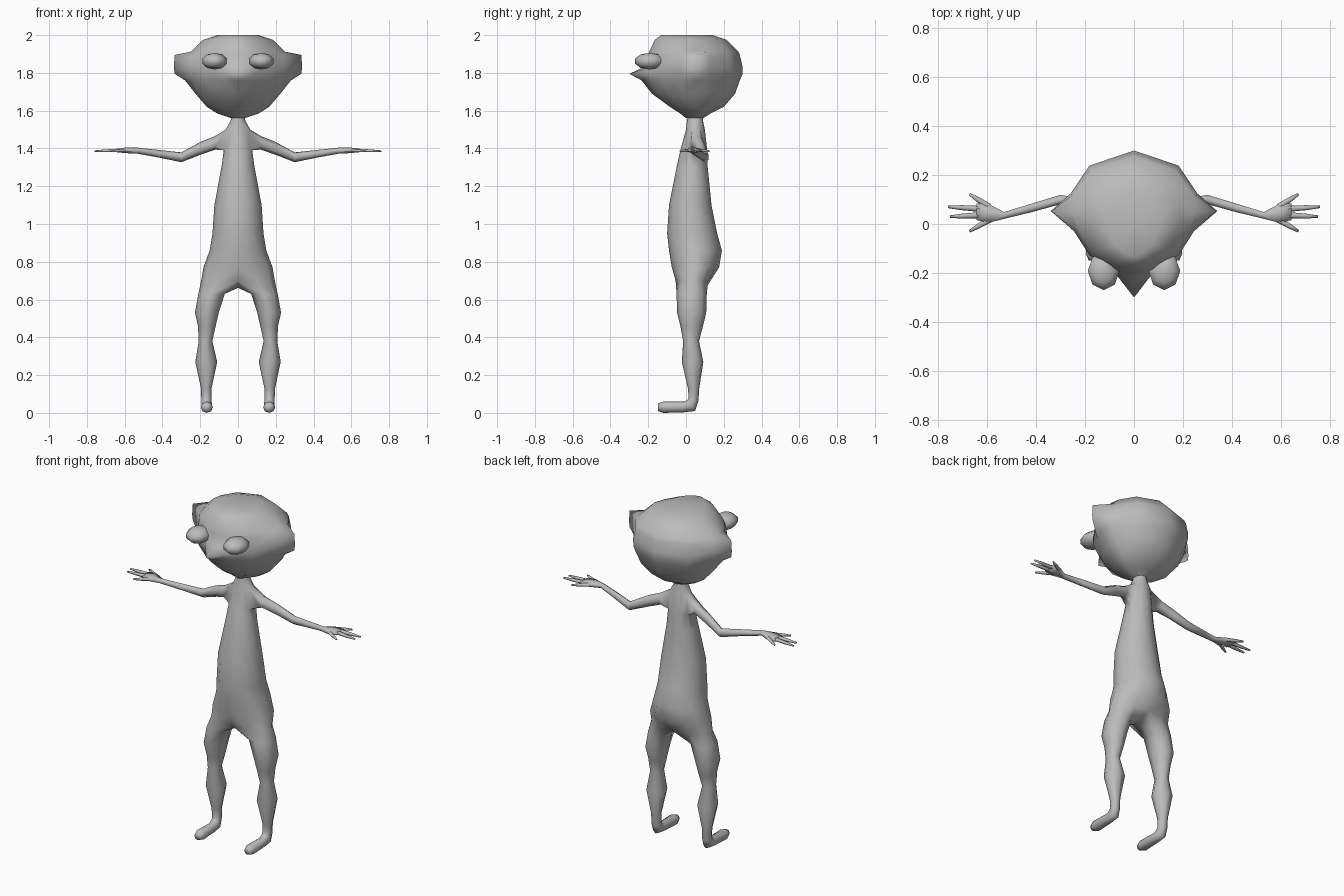
import bpy, bmesh
from math import sin, cos, radians
from mathutils import Vector

cube = bpy.data.objects.get("Cube")
if cube:
    bpy.data.objects.remove(cube, do_unlink=True)

GREY = (0.5, 0.5, 0.5, 1)
skin = bpy.data.materials.new("grey skin")
skin.use_nodes = True
skin.diffuse_color = GREY
skin.node_tree.nodes["Principled BSDF"].inputs["Base Color"].default_value = GREY


def finish(name, bm):
    """Turn a left-half mesh into a smooth, mirrored object."""
    bmesh.ops.recalc_face_normals(bm, faces=bm.faces)
    mesh = bpy.data.meshes.new(name)
    bm.to_mesh(mesh)
    bm.free()
    for p in mesh.polygons:
        p.use_smooth = True
    mesh.materials.append(skin)
    ob = bpy.data.objects.new(name, mesh)
    bpy.context.collection.objects.link(ob)
    mirror = ob.modifiers.new("mirror", 'MIRROR')
    mirror.use_mirror_merge = True
    return ob


def ring(bm, centre, u, v, angles):
    c = Vector(centre)
    return [bm.verts.new(c + Vector(u) * cos(radians(a)) + Vector(v) * sin(radians(a)))
            for a in angles]


def bridge(bm, a, b, closed=True, skip=()):
    n = len(a)
    for i in range(n if closed else n - 1):
        if i not in skip:
            j = (i + 1) % n
            bm.faces.new((a[i], a[j], b[j], b[i]))


# ---- Body: half torso, open along the mirror plane ----
bm = bmesh.new()
torso = [  # height, half width, front, back
    (1.58, .03, .01, .09), (1.545, .04, .005, .09), (1.50, .065, 0, .1),
    (1.39, .075, -.03, .112), (1.3, .088, -.05, .115), (1.1, .125, -.09, .135),
    (.95, .135, -.1, .165), (.86, .15, -.09, .19), (.77, .183, -.075, .175),
    (.70, .195, -.055, .13)]
SHOULDER = 2
arcs = []
for z, w, f, b in torso:
    arc = ring(bm, (0, (f + b) / 2, z), (w, 0, 0), (0, (b - f) / 2, 0), range(-90, 91, 30))
    arc[0].co.x = arc[-1].co.x = 0
    arcs.append(arc)
for k in range(len(arcs) - 1):
    bridge(bm, arcs[k], arcs[k + 1], False, (2, 3) if k == SHOULDER else ())

# Leg and foot grow out of the lowest torso arc plus a crotch point
crotch = bm.verts.new((0, .035, .662))
last = arcs[-1] + [crotch]
legs = [  # x, y, z, half width, half depth, tilt
    (.14, .03, .63, .07, .08, 0), (.165, .03, .53, .063, .077, 0),
    (.165, .03, .46, .047, .06, 0), (.172, .027, .38, .036, .042, 0),
    (.168, .035, .27, .058, .057, 0), (.168, .04, .13, .028, .03, 0),
    (.167, .04, .07, .027, .027, 20), (.166, .028, .04, .028, .036, 55),
    (.165, -.01, .031, .027, .028, 90), (.165, -.12, .03, .032, .03, 90),
    (.165, -.148, .03, .02, .02, 90)]
for x, y, z, rx, ry, tilt in legs:
    t = radians(tilt)
    r = ring(bm, (x, y, z), (rx, 0, 0), (0, ry * cos(t), -ry * sin(t)),
             range(-135, 181, 45))
    bridge(bm, last, r)
    last = r
bm.faces.new(last)

# Arm and palm grow out of the shoulder opening
hi, lo = arcs[SHOULDER], arcs[SHOULDER + 1]
last = [lo[2], lo[3], lo[4], hi[4], hi[3], hi[2]]
arms = [  # x, y, z, half depth, half height
    (.12, .06, 1.43, .034, .036), (.2, .078, 1.4, .026, .034),
    (.3, .1, 1.353, .022, .026), (.42, .065, 1.372, .02, .02),
    (.53, .035, 1.388, .016, .016), (.59, .043, 1.39, .043, .015),
    (.642, .05, 1.39, .04, .01)]
for x, y, z, ry, rz in arms:
    r = ring(bm, (x, y, z), (0, ry, 0), (0, 0, rz), range(-150, 151, 60))
    bridge(bm, last, r)
    last = r
bm.faces.new(last)
finish("body", bm)

# ---- Fingers ----
bm = bmesh.new()
for base, tip in (((.585, .02), (.672, -.03)), ((.625, .036), (.752, .03)),
                  ((.625, .062), (.76, .07)), ((.59, .07), (.672, .122))):
    a, b = Vector((*base, 1.39)), Vector((*tip, 1.386))
    side = Vector((a.y - b.y, b.x - a.x, 0)).normalized()
    last = None
    for t, rad in ((0, .013), (.6, .01), (1, .005)):
        r = ring(bm, a.lerp(b, t), side * rad, (0, 0, rad * .8), range(0, 360, 60))
        if last:
            bridge(bm, last, r)
        last = r
    bm.faces.new(last)
finish("fingers", bm)

# ---- Head: half outline stacked in height, with beak and ear pulled out ----
outline = [(0, 0), (.3, .04), (.67, .17), (.9, .36), (1, .52), (.95, .66), (.67, .88), (0, 1)]
NOSE, EAR = 0, 4
skull = [  # height, half width, front, back, beak y, ear x
    (1.56, .035, 0, .09, None, None), (1.585, .11, -.03, .13, None, None),
    (1.62, .165, -.085, .2, None, None), (1.69, .225, -.165, .26, -.18, None),
    (1.76, .262, -.205, .285, -.235, .28), (1.795, .27, -.215, .3, -.3, .335),
    (1.83, .272, -.215, .3, -.225, .34), (1.895, .262, -.2, .285, None, .335),
    (1.912, .25, -.195, .278, None, None), (1.975, .185, -.165, .215, None, None),
    (2.0, .11, -.13, .14, None, None)]
bm = bmesh.new()
last = None
for z, w, f, b, beak, ear in skull:
    r = [bm.verts.new((w * u, f + (b - f) * v, z)) for u, v in outline]
    if beak is not None:
        r[NOSE].co.y = beak
    if ear is not None:
        r[EAR].co.x = ear
    if last:
        bridge(bm, last, r, False)
    last = r
# Crown closes on the mirror plane
mid = bm.verts.new((0, 0, 2.0))
for p, q in zip(last, last[1:]):
    bm.faces.new((p, q, mid))
finish("head", bm)

# ---- Eyes ----
bm = bmesh.new()
bmesh.ops.create_uvsphere(bm, u_segments=8, v_segments=5, radius=1)
bmesh.ops.scale(bm, vec=(.068, .082, .044), verts=bm.verts)
bmesh.ops.translate(bm, vec=(.124, -.192, 1.862), verts=bm.verts)
finish("eyes", bm)
